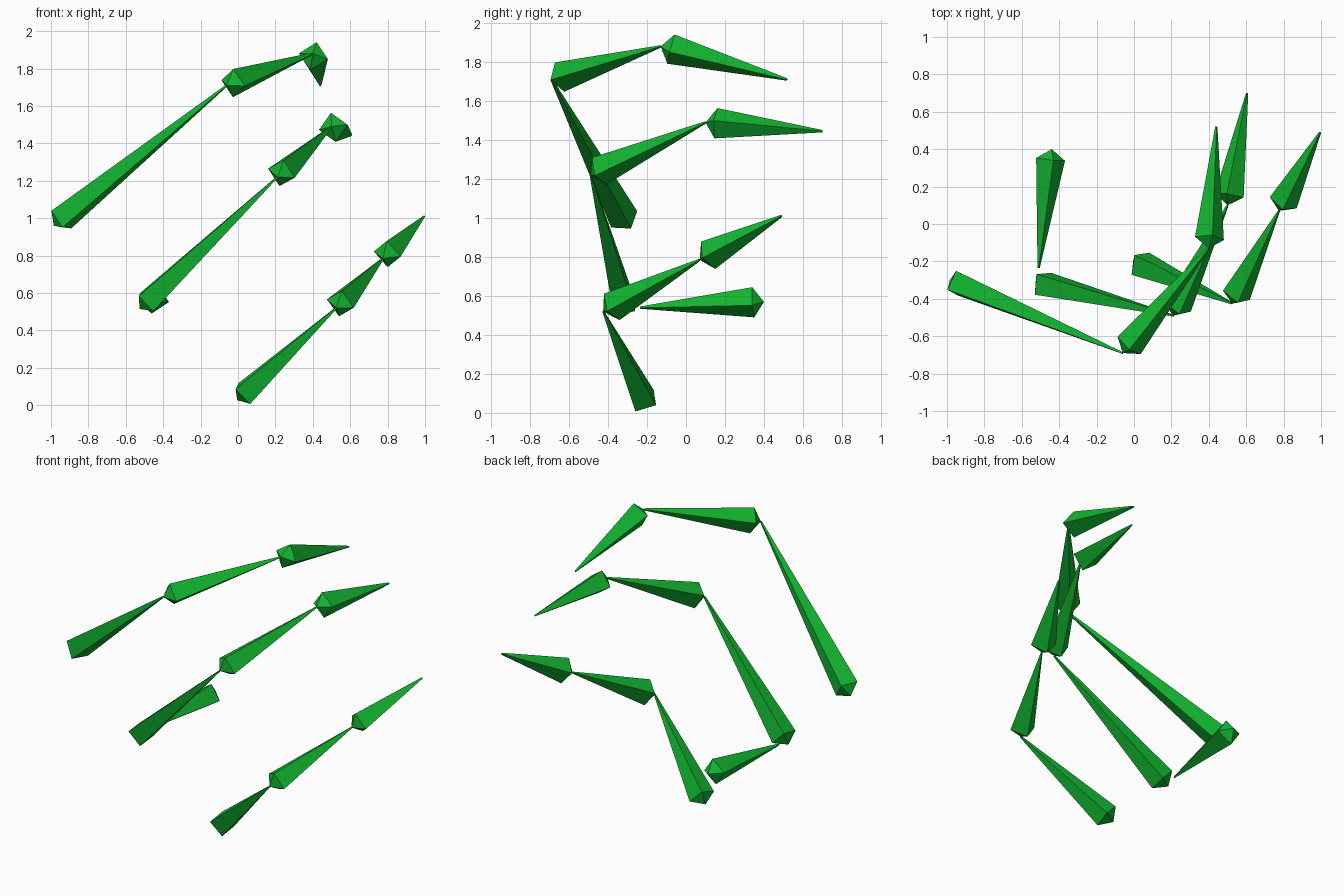
import bpy
import math
from mathutils import Vector

cube = bpy.data.objects.get("Cube")
if cube:
    bpy.data.objects.remove(cube, do_unlink=True)

# One green for every segment
green = bpy.data.materials.new("leaf_green")
green.use_nodes = True
colour = (0.006, 0.46, 0.03, 1)
green.diffuse_color = colour
green.node_tree.nodes["Principled BSDF"].inputs["Base Color"].default_value = colour

SIDES = 4
RADIUS = 0.079      # widest part of a segment
POINT = 0.055       # depth of the blunt head point
TIP = 0.006         # radius of the thin tail


def segment(name, head, tail, corner):
    """Four-sided spike from a blunt head to a thin tail; corner sets its roll."""
    head, tail, corner = Vector(head), Vector(tail), Vector(corner)
    axis = (tail - head).normalized()
    side = corner - head
    side = (side - axis * side.dot(axis)).normalized()
    other = axis.cross(side)

    def ring(centre, radius):
        angles = [math.tau * i / SIDES for i in range(SIDES)]
        return [centre + radius * (math.cos(a) * side + math.sin(a) * other) for a in angles]

    verts = [head] + ring(head + axis * POINT, RADIUS) + ring(tail, TIP)
    faces = []
    for i in range(SIDES):
        a, b = 1 + i, 1 + (i + 1) % SIDES
        faces += [(0, b, a), (a, b, b + SIDES, a + SIDES)]
    faces.append(tuple(range(1 + SIDES, 1 + 2 * SIDES)))

    mesh = bpy.data.meshes.new(name)
    mesh.from_pydata(verts, [], faces)
    mesh.materials.append(green)
    mesh.update()
    bpy.context.collection.objects.link(bpy.data.objects.new(name, mesh))


def finger(name, joints, corners):
    """Chain of three segments, head to tail."""
    for part, head, tail, corner in zip(("base", "middle", "tip"), joints, joints[1:], corners):
        segment(f"{name}_{part}", head, tail, corner)


# Three jointed fingers
finger("upper_finger",
       [(-.985, -.30, .96), (-.06, -.69, 1.71), (.40, -.13, 1.88), (.44, .52, 1.71)],
       [(-.95, -.25, 1.036), (-.024, -.67, 1.797), (.42, -.054, 1.938)])
finger("middle_finger",
       [(-.526, -.31, .515), (.21, -.49, 1.22), (.50, .10, 1.49), (.605, .70, 1.445)],
       [(-.533, -.381, .584), (.248, -.474, 1.317), (.497, .16, 1.562)])
finger("lower_finger",
       [(-.004, -.196, .027), (.525, -.425, .52), (.775, .07, .785), (.995, .49, 1.01)],
       [(.003, -.166, .118), (.56, -.413, .62), (.795, .074, .882)])

# Loose segment behind the fingers
segment("wrist", (-.44, .40, .57), (-.51, -.235, .54), (-.43, .336, .65))
